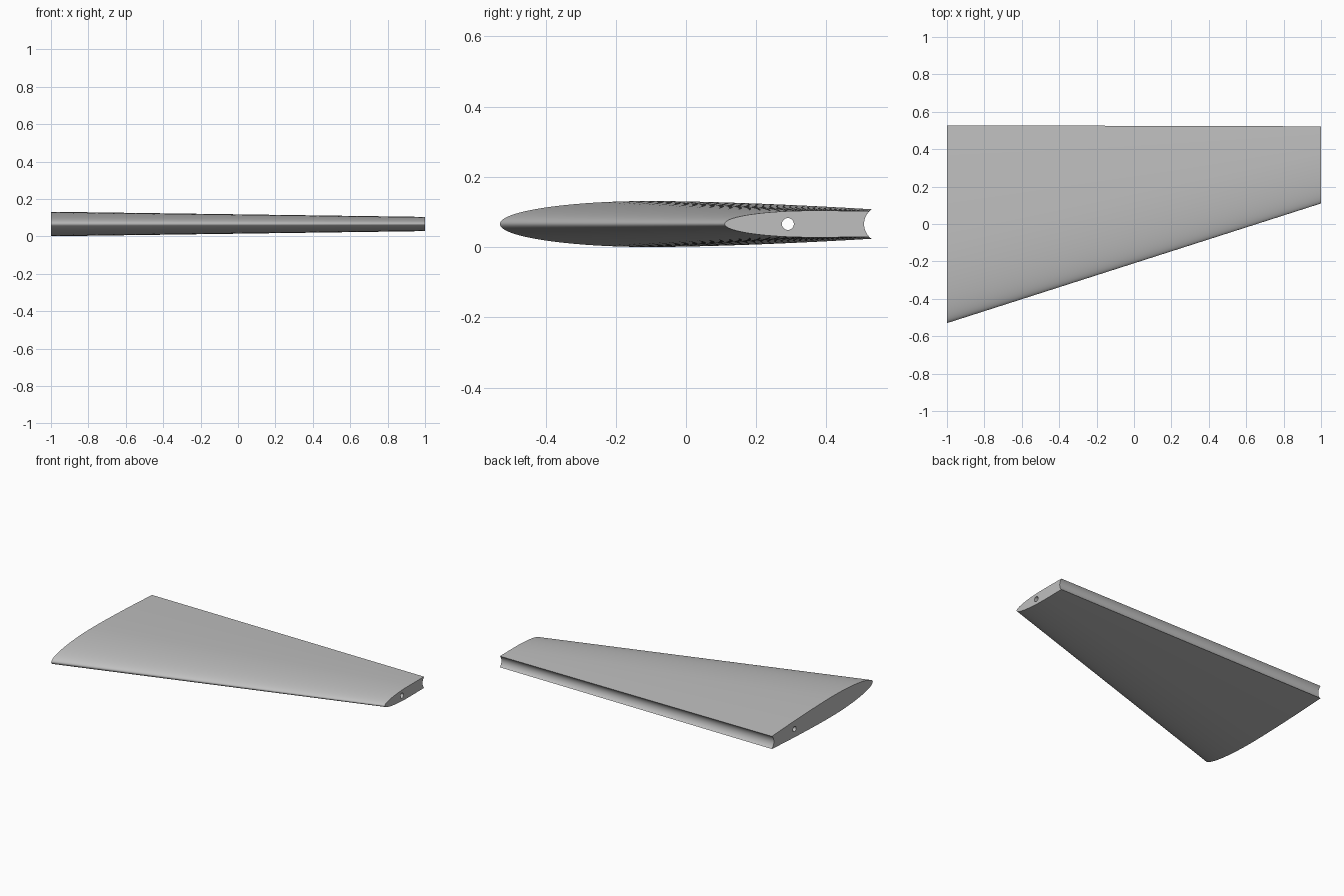
import bpy, bmesh, math

cube = bpy.data.objects.get("Cube")
if cube:
    bpy.data.objects.remove(cube, do_unlink=True)

MID_Z = 0.066                      # height of the chord plane
GROOVE_Y, GROOVE_R = 0.56, 0.053   # round hinge channel in the trailing edge

grey = bpy.data.materials.new("light_grey")
grey.use_nodes = True
grey.diffuse_color = (0.52, 0.52, 0.52, 1)
grey.node_tree.nodes["Principled BSDF"].inputs["Base Color"].default_value = (0.52, 0.52, 0.52, 1)


def section(lead_y, peak_y, half, tail_half, nose=28, tail=14, groove=16):
    """Closed aerofoil outline as (y, z) points, with a concave trailing edge."""
    tail_y = GROOVE_Y - math.sqrt(GROOVE_R ** 2 - tail_half ** 2)
    upper = []
    for i in range(nose):                       # elliptical nose
        a = math.pi / 2 * i / nose
        upper.append((peak_y - (peak_y - lead_y) * math.cos(a), half * math.sin(a)))
    for i in range(tail + 1):                   # gentle taper aft
        t = i / tail
        upper.append((peak_y + (tail_y - peak_y) * t,
                      half - (half - tail_half) * t ** 1.6))
    sweep = math.asin(tail_half / GROOVE_R)
    arc = []
    for i in range(1, groove):                  # hinge channel
        a = sweep * (1 - 2 * i / groove)
        arc.append((GROOVE_Y - GROOVE_R * math.cos(a), GROOVE_R * math.sin(a)))
    lower = [(y, -z) for y, z in reversed(upper[1:])]
    return [(y, z + MID_Z) for y, z in upper + arc + lower]


# Tapered wing panel lofted from root to tip
bm = bmesh.new()
root = [bm.verts.new((-1, y, z)) for y, z in section(-0.53, -0.1, 0.0655, 0.042)]
tip = [bm.verts.new((1, y, z)) for y, z in section(0.11, 0.36, 0.038, 0.037)]
count = len(root)
for i in range(count):
    j = (i + 1) % count
    bm.faces.new((root[i], root[j], tip[j], tip[i]))
bm.faces.new(root)
bm.faces.new(tip)
bmesh.ops.recalc_face_normals(bm, faces=bm.faces[:])
mesh = bpy.data.meshes.new("wing_panel")
bm.to_mesh(mesh)
bm.free()
mesh.materials.append(grey)
wing = bpy.data.objects.new("wing_panel", mesh)
bpy.context.collection.objects.link(wing)

# Round spar hole running the whole span
bpy.ops.mesh.primitive_cylinder_add(vertices=32, radius=0.017, depth=2.4,
                                    location=(0, 0.29, MID_Z),
                                    rotation=(0, math.pi / 2, 0))
cutter = bpy.context.object
cutter.name = "spar_hole_cutter"
cutter.hide_render = True
cutter.data.materials.append(grey)

bpy.ops.object.select_all(action='DESELECT')
wing.select_set(True)
bpy.context.view_layer.objects.active = wing
hole = wing.modifiers.new("spar_hole", 'BOOLEAN')
hole.operation = 'DIFFERENCE'
hole.solver = 'EXACT'
hole.object = cutter
bpy.ops.object.modifier_apply(modifier=hole.name)
bpy.data.objects.remove(cutter, do_unlink=True)

bpy.ops.object.shade_smooth_by_angle(angle=math.radians(35))
